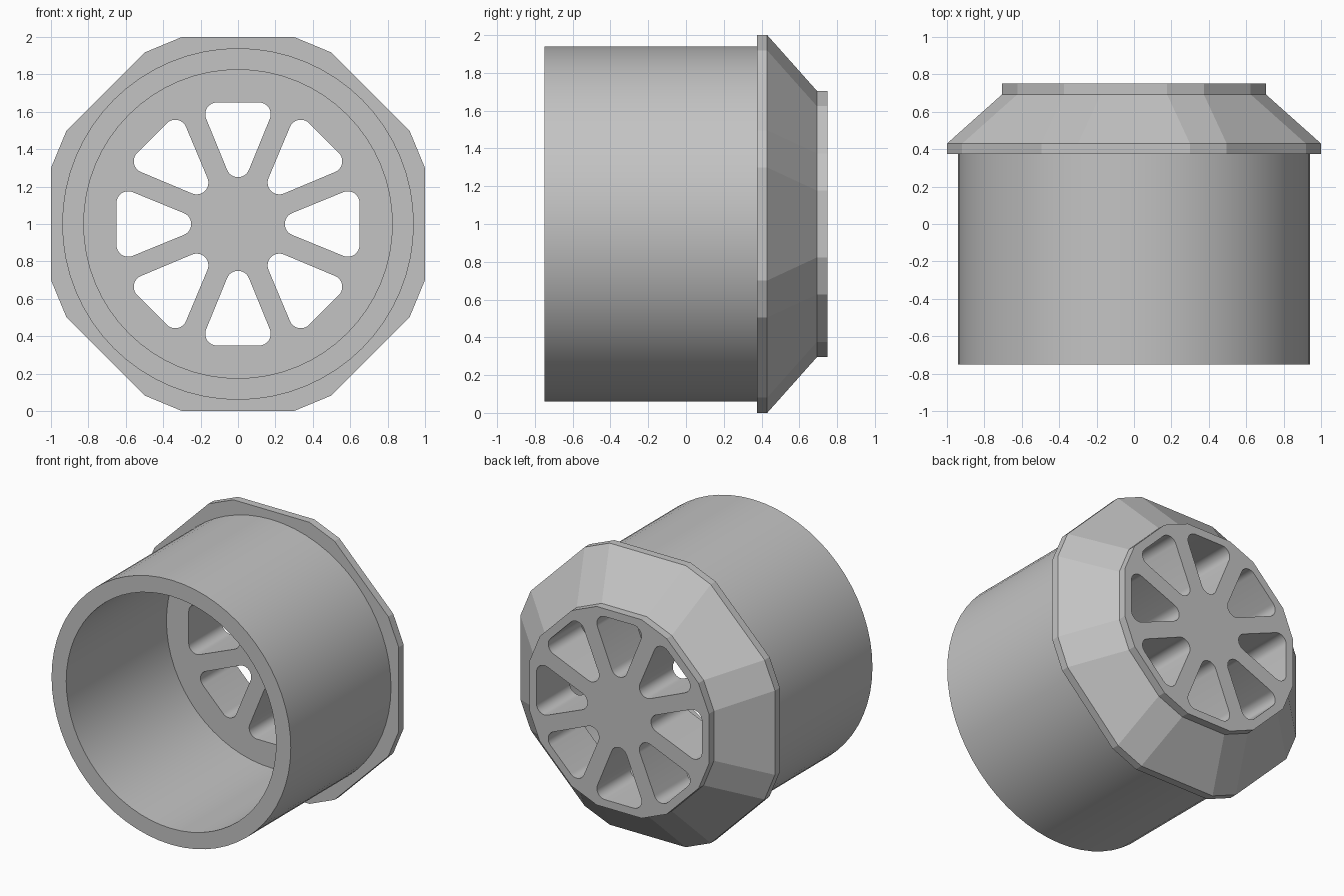
import bpy, bmesh, math

if "Cube" in bpy.data.objects:
    bpy.data.objects.remove(bpy.data.objects["Cube"])

CZ = 1.0  # height of the horizontal axis

grey = bpy.data.materials.new("plain grey")
grey.diffuse_color = (0.55, 0.55, 0.55, 1)
grey.use_nodes = True
grey.node_tree.nodes["Principled BSDF"].inputs["Base Color"].default_value = grey.diffuse_color


def circle(r, n=64):
    return [(r * math.cos(2 * math.pi * i / n), r * math.sin(2 * math.pi * i / n)) for i in range(n)]


def cut_octagon(r, cut=0.115):
    """Octagon of inner radius r with every corner cut off."""
    pts = []
    h = r * math.tan(math.pi / 8) - cut
    for k in range(8):
        a = k * math.pi / 4
        for s in (-h, h):
            pts.append((r * math.cos(a) - s * math.sin(a), r * math.sin(a) + s * math.cos(a)))
    return pts


def window(angle, r=0.063, steps=12):
    """Rounded wedge pointing at the axis."""
    corners = [(0, 0.313, 202.5, 337.5), (0.112, 0.587, -22.5, 90), (-0.112, 0.587, 90, 202.5)]
    c, s = math.cos(angle), math.sin(angle)
    pts = []
    for x, z, a0, a1 in corners:
        for i in range(steps + 1):
            a = math.radians(a0 + (a1 - a0) * i / steps)
            px, pz = x + r * math.cos(a), z + r * math.sin(a)
            pts.append((px * c - pz * s, px * s + pz * c))
    return pts


def loft(bm, sections, caps=True):
    """Bridge (outline, y) sections along the y axis."""
    rings = [[bm.verts.new((x, y, z + CZ)) for x, z in pts] for pts, y in sections]
    n = len(rings[0])
    for a, b in zip(rings, rings[1:]):
        for i in range(n):
            bm.faces.new((a[i], a[(i + 1) % n], b[(i + 1) % n], b[i]))
    if caps:
        bm.faces.new(rings[0])
        bm.faces.new(rings[-1])


def finish(name, bm):
    bmesh.ops.recalc_face_normals(bm, faces=bm.faces[:])
    me = bpy.data.meshes.new(name)
    bm.to_mesh(me)
    bm.free()
    me.materials.append(grey)
    ob = bpy.data.objects.new(name, me)
    bpy.context.collection.objects.link(ob)
    return ob


def activate(ob):
    bpy.ops.object.select_all(action='DESELECT')
    ob.select_set(True)
    bpy.context.view_layer.objects.active = ob


# Open tube, its back end closed by the cap
bm = bmesh.new()
loft(bm, [(circle(0.825), 0.375), (circle(0.825), -0.75),
          (circle(0.94), -0.75), (circle(0.94), 0.375)], caps=False)
tube = finish("tube", bm)

# Cap: flange, sloping sides and end rim
bm = bmesh.new()
loft(bm, [(cut_octagon(1.0), 0.375), (cut_octagon(1.0), 0.43),
          (cut_octagon(0.705), 0.693), (cut_octagon(0.705), 0.75)])
cap = finish("spoked_cap", bm)

# Eight windows cut through the cap
bm = bmesh.new()
for k in range(8):
    w = window(k * math.pi / 4)
    loft(bm, [(w, 0.2), (w, 0.9)])
cutter = finish("window_cutter", bm)
cutter.hide_render = True
activate(cap)
mod = cap.modifiers.new("windows", 'BOOLEAN')
mod.operation = 'DIFFERENCE'
mod.solver = 'EXACT'
mod.object = cutter
bpy.ops.object.modifier_apply(modifier=mod.name)
bpy.data.objects.remove(cutter, do_unlink=True)

# Smooth the round surfaces, keep the facets flat
for ob in (tube, cap):
    activate(ob)
    bpy.ops.object.shade_smooth_by_angle(angle=math.radians(12))
